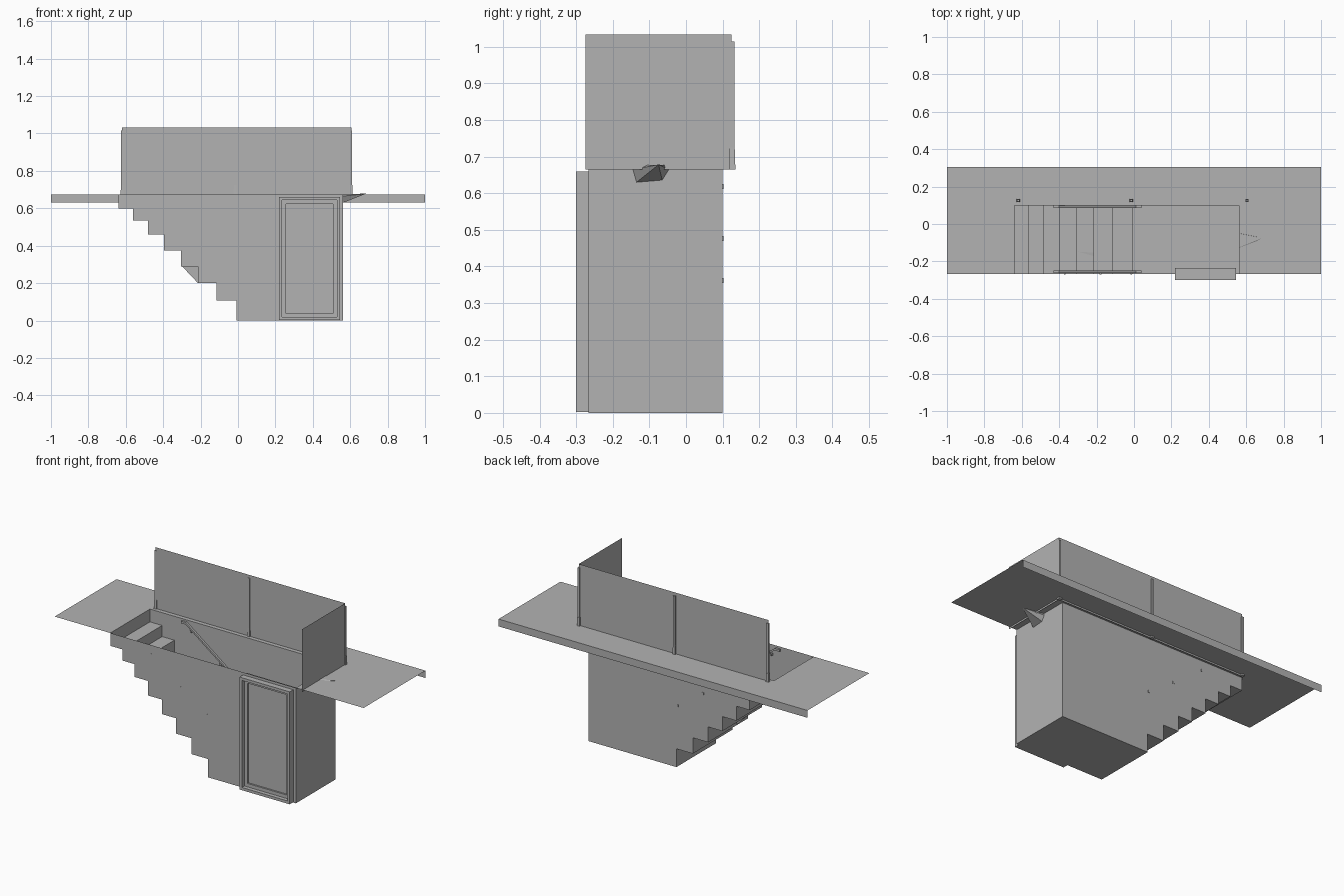
import bpy, bmesh
from mathutils import Vector

cube = bpy.data.objects.get("Cube")
if cube:
    bpy.data.objects.remove(cube, do_unlink=True)

grey = bpy.data.materials.new("plain_grey")
grey.use_nodes = True
colour = (0.45, 0.45, 0.45, 1)
grey.diffuse_color = colour
grey.node_tree.nodes["Principled BSDF"].inputs["Base Color"].default_value = colour


def make(name, polygons):
    """Object from a list of polygons, each a list of points."""
    bm = bmesh.new()
    for points in polygons:
        bm.faces.new([bm.verts.new(p) for p in points])
    bmesh.ops.remove_doubles(bm, verts=bm.verts, dist=0.0002)
    mesh = bpy.data.meshes.new(name)
    bm.to_mesh(mesh)
    bm.free()
    mesh.materials.append(grey)
    obj = bpy.data.objects.new(name, mesh)
    bpy.context.collection.objects.link(obj)
    return obj


def loft(a, b):
    """Closed solid between two matching rings."""
    n = len(a)
    sides = [[a[i], a[(i + 1) % n], b[(i + 1) % n], b[i]] for i in range(n)]
    return [a[::-1], b] + sides


def ring(x0, x1, y0, y1, z):
    return [(x0, y0, z), (x1, y0, z), (x1, y1, z), (x0, y1, z)]


def box(x0, x1, y0, y1, z0, z1):
    return loft(ring(x0, x1, y0, y1, z0), ring(x0, x1, y0, y1, z1))


FRONT, BACK, REAR = -0.267, 0.10, 0.305
LEFT, RIGHT, TOP = -0.64, 0.562, 0.675

# Stairwell shell: stepped floor and end wall between two side walls, open above
edges = [LEFT, -0.561, -0.482, -0.396, -0.305, -0.214, -0.114, -0.008, RIGHT]
levels = [0.60, 0.535, 0.46, 0.375, 0.29, 0.20, 0.107, 0.0]
profile = [(LEFT, TOP)]
for i, z in enumerate(levels):
    profile += [(edges[i], z), (edges[i + 1], z)]
profile.append((RIGHT, TOP))
shell = [[(x0, FRONT, z0), (x0, BACK, z0), (x1, BACK, z1), (x1, FRONT, z1)]
         for (x0, z0), (x1, z1) in zip(profile, profile[1:])]
shell.append([(x, FRONT, z) for x, z in profile])
shell.append([(x, BACK, z) for x, z in reversed(profile)])
make("stairwell_shell", shell)

# Ground slab around the opening, with a rear skirt
make("ground_slab", [
    ring(-1, LEFT, FRONT, BACK, TOP),
    ring(RIGHT, 1, FRONT, BACK, TOP),
    [(-1, BACK, TOP), (LEFT, BACK, TOP), (RIGHT, BACK, TOP),
     (1, BACK, TOP), (1, REAR, TOP), (-1, REAR, TOP)],
    [(1, REAR, 0.632), (-1, REAR, 0.632), (-1, REAR, TOP), (1, REAR, TOP)]])

# Guard panels
P0, P1, PY, PZ, PT = -0.62, 0.607, 0.124, 0.665, 1.033
make("rear_guard_panel", [[(P0, PY, PZ), (P1, PY, PZ), (P1, PY, PT), (P0, PY, PT)]])
make("end_guard_panel", [[(P1, -0.275, PZ), (P1, PY, PZ), (P1, PY, PT), (P1, -0.275, PT)]])


# Guard posts with a thicker, tapered foot
def post(x, y):
    def square(r, z):
        return ring(x - r, x + r, y - r, y + r, z)
    return loft(square(0.009, PZ), square(0.007, 0.725)) + \
        loft(square(0.006, 0.72), square(0.006, 1.015))


for i, x in enumerate((-0.619, -0.015, 0.604)):
    make(f"guard_post_{i + 1}", post(x, 0.126))


# Doorway: outer frame and thinner inner frame, straddling the front wall
def frame(x0, x1, z0, z1, w, y0, y1):
    return (box(x0, x0 + w, y0, y1, z0, z1) + box(x1 - w, x1, y0, y1, z0, z1)
            + box(x0 + w, x1 - w, y0, y1, z0, z0 + w)
            + box(x0 + w, x1 - w, y0, y1, z1 - w, z1))


make("door_frame", frame(0.22, 0.545, 0.002, 0.66, 0.016, -0.30, -0.235))
make("door_leaf_border", frame(0.236, 0.529, 0.018, 0.644, 0.02, -0.277, -0.257))


# Handrails with level ends, held by wall brackets
def rail(y):
    path = [(-0.43, 0.66), (-0.40, 0.66), (0.01, 0.355), (0.04, 0.355)]
    r = 0.006
    rings = [[(x, y - r, z - r), (x, y + r, z - r), (x, y + r, z + r), (x, y - r, z + r)]
             for x, z in path]
    faces = []
    for a, b in zip(rings, rings[1:]):
        faces += loft(a, b)[2:]
    return faces + [rings[0][::-1], rings[-1]]


for side, y, wall in (("front", -0.255, FRONT - 0.002), ("back", 0.092, BACK + 0.002)):
    make(side + "_handrail", rail(y))
    brackets = []
    for x, z in ((-0.37, 0.617), (-0.18, 0.475), (-0.015, 0.36)):
        brackets += box(x - 0.005, x + 0.005, min(y, wall), max(y, wall), z - 0.005, z + 0.008)
    make(side + "_rail_brackets", brackets)


# Pointed shards on the end wall and below one tread
def shard(name, x, outline, tip):
    base = [(x, y, z) for y, z in outline]
    n = len(base)
    make(name, [base] + [[base[i], base[(i + 1) % n], tip] for i in range(n)])


shard("end_wall_shard", RIGHT,
      [(-0.145, 0.665), (-0.125, 0.676), (-0.05, 0.677), (-0.047, 0.665),
       (-0.065, 0.636), (-0.135, 0.63)], (0.685, -0.075, 0.678))
shard("tread_shard", -0.214, [(-0.153, 0.293), (-0.172, 0.291), (-0.165, 0.20)],
      (-0.30, -0.148, 0.291))

# Consistent outward normals on the closed parts
for obj in bpy.context.collection.objects:
    if obj.type == 'MESH' and obj.name.startswith(("guard_post", "door", "front_", "back_", "end_wall", "tread")):
        bm = bmesh.new()
        bm.from_mesh(obj.data)
        bmesh.ops.recalc_face_normals(bm, faces=bm.faces)
        bm.to_mesh(obj.data)
        bm.free()
